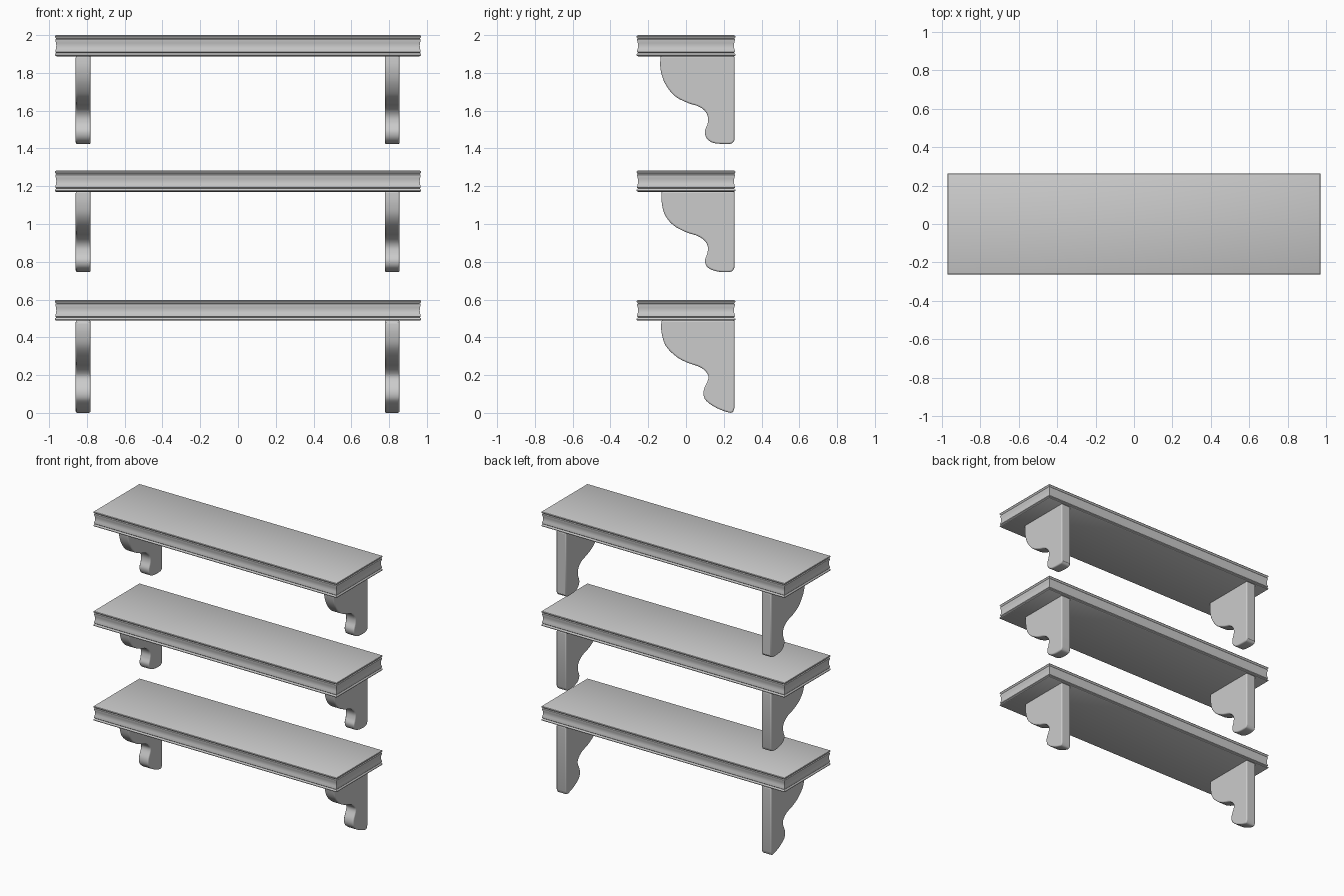
import bpy, bmesh
from mathutils import Vector

if "Cube" in bpy.data.objects:
    bpy.data.objects.remove(bpy.data.objects["Cube"])


def finish(name, bm, angle=0.6, bevel=0.0):
    bmesh.ops.recalc_face_normals(bm, faces=bm.faces)
    me = bpy.data.meshes.new(name)
    bm.to_mesh(me)
    bm.free()
    ob = bpy.data.objects.new(name, me)
    bpy.context.collection.objects.link(ob)
    if bevel:
        m = ob.modifiers.new("rounded_edges", 'BEVEL')
        m.width, m.segments = bevel, 3
        m.limit_method, m.angle_limit = 'ANGLE', 0.9
    bpy.ops.object.select_all(action='DESELECT')
    ob.select_set(True)
    bpy.context.view_layer.objects.active = ob
    bpy.ops.object.shade_smooth_by_angle(angle=angle)
    return ob


def shelf(name, z0, z1):
    """Board whose moulded edge is a stack of inset rectangles."""
    h = z1 - z0
    edge = [(.008, 0), (.002, .03), (0, .07), (.002, .12), (.008, .16),
            (.003, .20), (.003, .26), (.007, .38), (.008, .50), (.007, .62),
            (.003, .74), (.003, .80), (.008, .84), (.002, .88), (0, .93),
            (.002, .97), (.008, 1)]
    bm = bmesh.new()
    rings = []
    for inset, t in edge:
        x, y = .97 - inset, .262 - inset
        rings.append([bm.verts.new((sx * x, sy * y, z0 + t * h))
                      for sx, sy in ((-1, -1), (1, -1), (1, 1), (-1, 1))])
    for a, b in zip(rings, rings[1:]):
        for i in range(4):
            j = (i + 1) % 4
            bm.faces.new((a[i], a[j], b[j], b[i]))
    bm.faces.new(rings[0][::-1])
    bm.faces.new(rings[-1])
    return finish(name, bm)


def smooth_curve(pts, steps=5):
    """Catmull-Rom curve through the given points."""
    p = [Vector(q) for q in pts]
    p = [p[0]] + p + [p[-1]]
    out = []
    for a, b, c, d in zip(p, p[1:], p[2:], p[3:]):
        for k in range(steps):
            t = k / steps
            out.append(.5 * (2 * b + (c - a) * t + (2 * a - 5 * b + 4 * c - d) * t * t
                             + (3 * b - a - 3 * c + d) * t ** 3))
    return out + [p[-1]]


def bracket(name, x, curve, top):
    """Scrolled (y, z) outline extruded along x."""
    outline = smooth_curve(curve) + [Vector((.257, top))]
    w = .039
    bm = bmesh.new()
    f = bm.faces.new([bm.verts.new((x - w, p.x, p.y)) for p in outline])
    r = bmesh.ops.extrude_face_region(bm, geom=[f])
    bmesh.ops.translate(bm, vec=(2 * w, 0, 0),
                        verts=[v for v in r['geom'] if isinstance(v, bmesh.types.BMVert)])
    return finish(name, bm, bevel=.008)


# level: shelf bottom, shelf top, bracket outline from front top to back bottom
levels = {
    "lower": (.488, .598, [
        (-.13, .49), (-.13, .43), (-.107, .355), (-.05, .297), (.01, .265),
        (.073, .243), (.11, .212), (.118, .18), (.095, .125), (.095, .085),
        (.115, .057), (.165, .028), (.225, .008), (.247, .01), (.257, .03)]),
    "middle": (1.17, 1.283, [
        (-.13, 1.172), (-.128, 1.11), (-.11, 1.045), (-.065, .992), (0, .957),
        (.063, .936), (.1, .91), (.116, .878), (.112, .842), (.1, .805),
        (.115, .77), (.16, .75), (.215, .745), (.245, .751), (.257, .772)]),
    "upper": (1.888, 2.0, [
        (-.135, 1.89), (-.135, 1.82), (-.112, 1.746), (-.06, 1.678), (.01, 1.641),
        (.06, 1.625), (.096, 1.603), (.115, 1.571), (.115, 1.534), (.1, 1.49),
        (.11, 1.453), (.143, 1.43), (.195, 1.424), (.24, 1.426), (.257, 1.443)]),
}

# shelves, each with a mirrored pair of brackets
for level, (z0, z1, curve) in levels.items():
    shelf(level + "_shelf", z0, z1)
    for side, x in (("left", -.82), ("right", .816)):
        bracket(f"{level}_{side}_bracket", x, curve, z0 + .002)

# rest the lowest bracket feet on the floor
for ob in bpy.data.objects:
    if ob.name.startswith("lower") and "bracket" in ob.name:
        low = min(v.co.z for v in ob.data.vertices)
        for v in ob.data.vertices:
            if v.co.z < .06:
                v.co.z -= low * (1 - v.co.z / .06)
